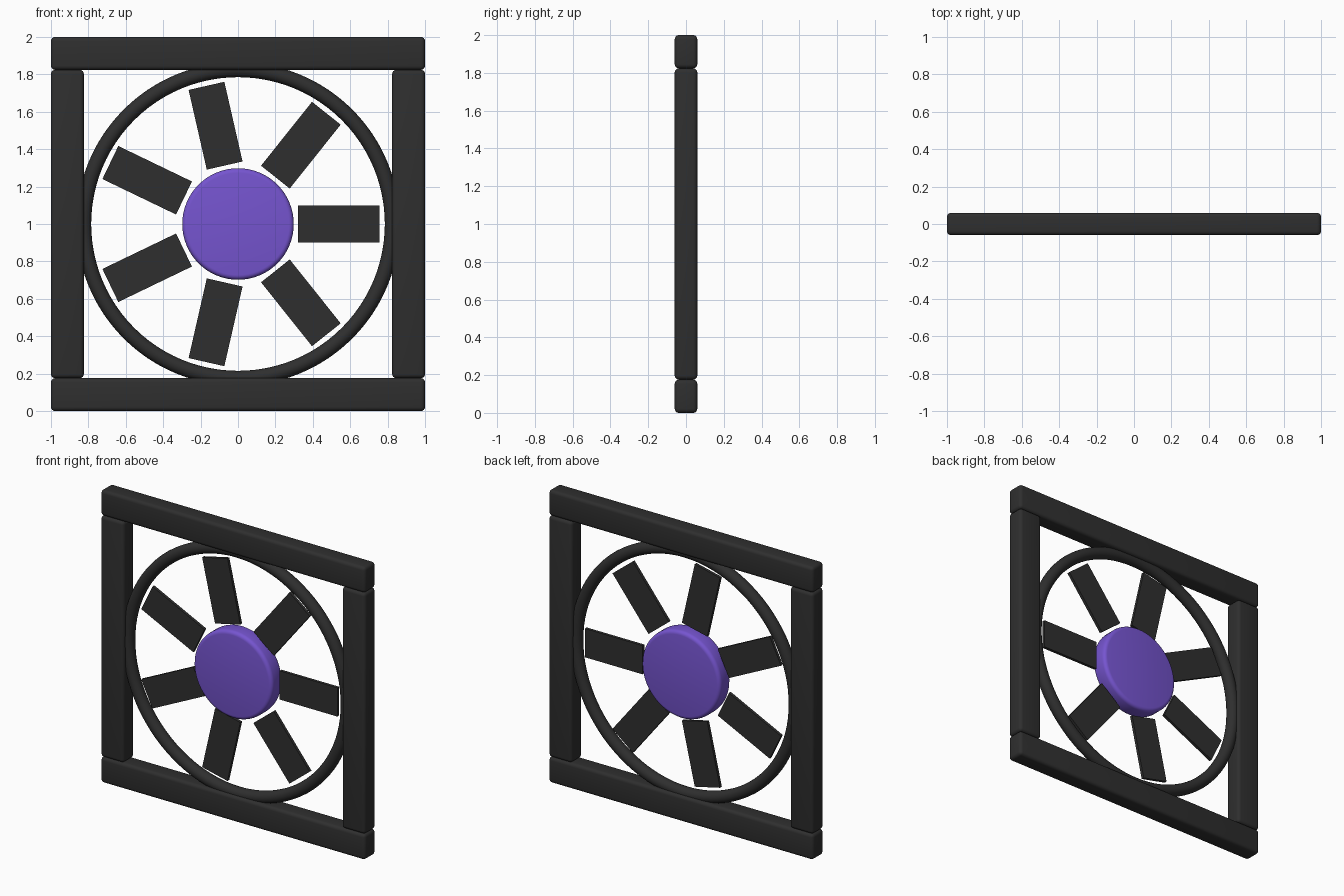
import bpy
import math

cube = bpy.data.objects.get("Cube")
if cube:
    bpy.data.objects.remove(cube, do_unlink=True)


def material(name, colour):
    mat = bpy.data.materials.new(name)
    mat.use_nodes = True
    mat.diffuse_color = colour
    mat.node_tree.nodes["Principled BSDF"].inputs["Base Color"].default_value = colour
    return mat


black = material("charcoal black", (0.028, 0.028, 0.028, 1))
purple = material("violet", (0.18, 0.09, 0.63, 1))


def finish(name, mat, bevel=0.0):
    """Name and colour the active object, round its edges and smooth it."""
    obj = bpy.context.object
    obj.name = name
    obj.data.materials.append(mat)
    bpy.ops.object.transform_apply(location=False, rotation=True, scale=True)
    if bevel:
        mod = obj.modifiers.new("rounded edges", 'BEVEL')
        mod.width = bevel
        mod.segments = 4
        mod.limit_method = 'ANGLE'
        bpy.ops.object.modifier_apply(modifier=mod.name)
        bpy.ops.object.shade_smooth_by_angle(angle=math.radians(35))
    return obj


def box(name, location, size, mat, bevel=0.0, turn=0.0):
    bpy.ops.mesh.primitive_cube_add(size=1, location=location, rotation=(0, turn, 0))
    bpy.context.object.scale = size
    return finish(name, mat, bevel)


DEPTH = 0.12      # frame and hub thickness
BAR = 0.176       # frame bar width
CENTRE = 1.0      # height of the fan axis

# Square frame: long rails with posts between them
for name, z in (("bottom_rail", BAR / 2), ("top_rail", 2 - BAR / 2)):
    box(name, (0, 0, z), (2, DEPTH, BAR), black, 0.022)
for name, side in (("left_post", 1), ("right_post", -1)):
    box(name, (side * (1 - BAR / 2), 0, CENTRE), (BAR, DEPTH, 2 - 2 * BAR), black, 0.022)

# Round guard ring
bpy.ops.mesh.primitive_torus_add(location=(0, 0, CENTRE), rotation=(math.pi / 2, 0, 0),
                                 major_radius=0.825, minor_radius=0.04,
                                 major_segments=96, minor_segments=20)
finish("guard_ring", black)
bpy.ops.object.shade_smooth()

# Hub disc
bpy.ops.mesh.primitive_cylinder_add(vertices=64, radius=0.298, depth=DEPTH,
                                    location=(0, 0, CENTRE), rotation=(math.pi / 2, 0, 0))
finish("hub", purple, 0.025)

# Seven flat blades around the hub
BLADES = 7
REACH = 0.539
for i in range(BLADES):
    a = math.tau * i / BLADES
    place = (REACH * math.cos(a), 0, CENTRE + REACH * math.sin(a))
    box(f"blade_{i + 1}", place, (0.437, 0.02, 0.196), black, turn=-a)
